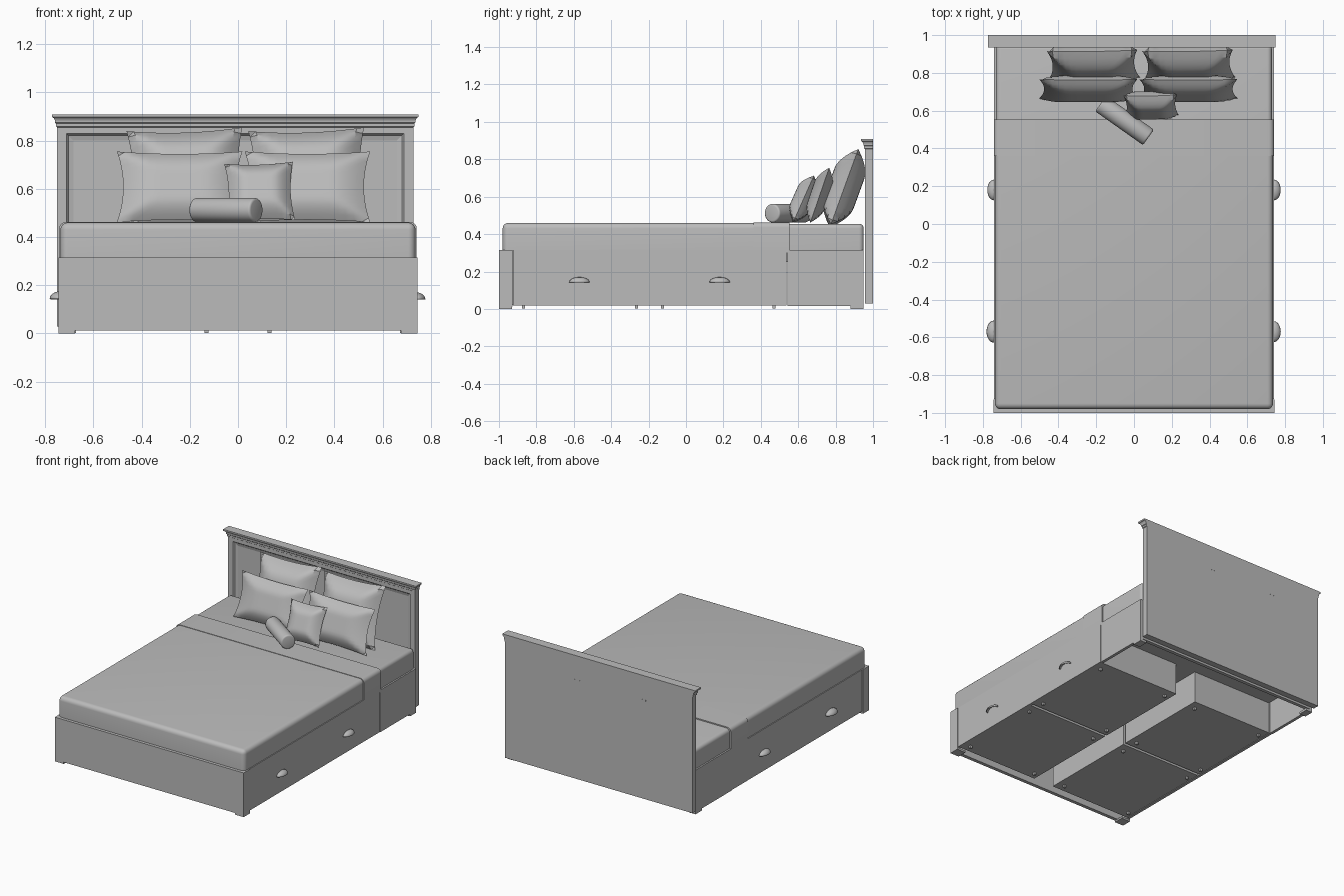
import bpy, bmesh, math
from mathutils import Matrix, Vector

if "Cube" in bpy.data.objects:
    bpy.data.objects.remove(bpy.data.objects["Cube"])

grey = bpy.data.materials.new("plain_grey")
grey.diffuse_color = (0.5, 0.5, 0.5, 1)
grey.use_nodes = True
grey.node_tree.nodes["Principled BSDF"].inputs["Base Color"].default_value = grey.diffuse_color


def finish(bm, name, smooth=False):
    bmesh.ops.recalc_face_normals(bm, faces=bm.faces)
    mesh = bpy.data.meshes.new(name)
    bm.to_mesh(mesh)
    bm.free()
    mesh.materials.append(grey)
    ob = bpy.data.objects.new(name, mesh)
    bpy.context.collection.objects.link(ob)
    if smooth:
        bpy.ops.object.select_all(action='DESELECT')
        bpy.context.view_layer.objects.active = ob
        ob.select_set(True)
        bpy.ops.object.shade_smooth_by_angle(angle=math.radians(35))
    return ob


def box_mesh(x0, x1, y0, y1, z0, z1):
    bm = bmesh.new()
    bmesh.ops.create_cube(bm, size=1)
    for v in bm.verts:
        v.co = (x1 if v.co.x > 0 else x0, y1 if v.co.y > 0 else y0, z1 if v.co.z > 0 else z0)
    return bm


def box(name, *dims):
    return finish(box_mesh(*dims), name)


def bedding(name, x, y0, y1, z0, z1, r, round_front=True, round_back=False):
    """Box with softened top and, where asked, softened ends."""
    bm = box_mesh(-x, x, y0, y1, z0, z1)

    def both(e, axis, value):
        return all(abs(v.co[axis] - value) < 1e-5 for v in e.verts)
    edges = [e for e in bm.edges if not both(e, 2, z0)
             and (round_front or not both(e, 1, y0))
             and (round_back or not both(e, 1, y1))]
    bmesh.ops.bevel(bm, geom=edges, offset=r, segments=5, profile=0.5, affect='EDGES')
    return finish(bm, name, True)


def pillow(name, centre, w, h, t, tilt, turn=0, roll=0):
    """Pinched-corner cushion: two puffed grids sharing a thin seam."""
    n = 16
    bm = bmesh.new()
    for side in (1, -1):
        rows = []
        for i in range(n + 1):
            row = []
            for j in range(n + 1):
                u, v = 2 * i / n - 1, 2 * j / n - 1
                d = min(1, (1 - max(abs(u), abs(v))) / 0.6)
                puff = t / 2 * math.sin(d * math.pi / 2) ** 0.9
                x = u * w / 2 * (1 - 0.10 * (1 - v * v))
                z = v * h / 2 * (1 - 0.07 * (1 - u * u))
                row.append(bm.verts.new((x, side * puff, z)))
            rows.append(row)
        for i in range(n):
            for j in range(n):
                bm.faces.new((rows[i][j], rows[i + 1][j], rows[i + 1][j + 1], rows[i][j + 1]))
    bmesh.ops.remove_doubles(bm, verts=bm.verts, dist=1e-5)
    rot = (Matrix.Rotation(math.radians(turn), 4, 'Z') @ Matrix.Rotation(math.radians(-tilt), 4, 'X')
           @ Matrix.Rotation(math.radians(roll), 4, 'Y'))
    bm.transform(Matrix.Translation(centre) @ rot)
    return finish(bm, name, True)


# Bed base: front board, side panels, corner feet and deck
box("front_board", -0.745, 0.745, -1.0, -0.975, 0.012, 0.315)
box("back_rail", -0.72, 0.72, 0.925, 0.95, 0.02, 0.30)
box("mattress_deck", -0.725, 0.725, -0.975, 0.95, 0.25, 0.314)
for s, side in ((1, "right"), (-1, "left")):
    def side_box(name, xa, xb, *rest):
        box(side + "_" + name, min(s * xa, s * xb), max(s * xa, s * xb), *rest)
    side_box("front_post", 0.72, 0.745, -0.99, -0.928, 0.012, 0.315)
    side_box("drawer_fronts", 0.72, 0.741, -0.926, 0.538, 0.018, 0.315)
    side_box("rear_panel", 0.72, 0.741, 0.542, 0.95, 0.015, 0.315)
    side_box("front_foot", 0.675, 0.745, -1.0, -0.93, 0.0, 0.013)
    side_box("rear_foot", 0.69, 0.741, 0.88, 0.95, 0.0, 0.016)
    # Drawer boxes with glides and cup handles
    for k, (ya, yb, hy) in enumerate(((-0.93, -0.205, -0.57), (-0.185, 0.53, 0.18))):
        tag = ("front", "rear")[k]
        side_box(tag + "_drawer", 0.08, 0.722, ya, yb, 0.022, 0.25)
        for gy in (ya + 0.06, yb - 0.06):
            for gx in (0.13, 0.68):
                side_box("drawer_glide", gx - 0.008, gx + 0.008, gy - 0.008, gy + 0.008, 0.003, 0.023)
        bm = bmesh.new()
        bmesh.ops.create_uvsphere(bm, u_segments=24, v_segments=12, radius=1)
        bmesh.ops.delete(bm, geom=[v for v in bm.verts if v.co.z < -0.01 or v.co.x < -0.01], context='VERTS')
        for v in bm.verts:
            v.co = (s * (0.741 + 0.036 * v.co.x), hy + 0.055 * v.co.y, 0.142 + 0.028 * v.co.z)
        handle = finish(bm, side + "_" + tag + "_cup_handle", True)
        shell = handle.modifiers.new("thickness", 'SOLIDIFY')
        shell.thickness = 0.004

# Headboard with a recessed front panel
bm = box_mesh(-0.75, 0.727, 0.957, 1.0, 0.03, 0.868)
face = min(bm.faces, key=lambda f: f.calc_center_median().y)
bmesh.ops.inset_region(bm, faces=[face], thickness=0.055)
bmesh.ops.inset_region(bm, faces=[face], thickness=0.012, depth=-0.012)
bmesh.ops.inset_region(bm, faces=[face], thickness=0.03, depth=-0.006)
finish(bm, "headboard")

# Crown moulding lofted from rectangles that step outward
bm = bmesh.new()
loops = []
for z, o in ((0.855, 0.0), (0.858, 0.004), (0.870, 0.004), (0.874, 0.008), (0.884, 0.009),
             (0.892, 0.013), (0.897, 0.019), (0.897, 0.022), (0.908, 0.022)):
    loops.append([bm.verts.new(p) for p in ((-0.75 - o, 0.957 - o, z), (0.727 + o, 0.957 - o, z),
                                            (0.727 + o, 1.0, z), (-0.75 - o, 1.0, z))])
for a, b in zip(loops, loops[1:]):
    for i in range(4):
        bm.faces.new((a[i], a[(i + 1) % 4], b[(i + 1) % 4], b[i]))
bm.faces.new(loops[0])
bm.faces.new(loops[-1])
finish(bm, "headboard_crown")

# Small hanging slots on the back
for x in (-0.355, 0.155):
    box("hanging_slot", x - 0.028, x + 0.028, 0.999, 1.001, 0.73, 0.737)

# Mattress, blanket and folded band
bedding("mattress", 0.73, -0.97, 0.95, 0.31, 0.455, 0.025, True, True)
bedding("blanket", 0.736, -0.98, 0.55, 0.316, 0.460, 0.03)
bedding("blanket_fold", 0.741, 0.36, 0.553, 0.30, 0.463, 0.028, False)

# Pillows: tall back pair, wide middle pair, small square cushion
pillow("back_pillow_left", (-0.215, 0.845, 0.645), 0.48, 0.43, 0.17, 20, 0, -2)
pillow("back_pillow_right", (0.29, 0.845, 0.645), 0.48, 0.43, 0.17, 20, 0, -2)
pillow("middle_pillow_left", (-0.242, 0.715, 0.608), 0.52, 0.31, 0.10, 19)
pillow("middle_pillow_right", (0.288, 0.715, 0.608), 0.52, 0.31, 0.10, 19)
pillow("small_cushion", (0.09, 0.628, 0.587), 0.285, 0.265, 0.11, 24, 0, -2)

# Bolster with softened rims
bm = bmesh.new()
bmesh.ops.create_cone(bm, cap_ends=True, segments=32, radius1=0.05, radius2=0.05, depth=0.31)
rims = [e for e in bm.edges if abs(e.verts[0].co.z - e.verts[1].co.z) < 1e-5]
bmesh.ops.bevel(bm, geom=rims, offset=0.01, segments=3, profile=0.5, affect='EDGES')
axis = Vector((0.255, -0.18, 0)).normalized()
bm.transform(Matrix.Translation((-0.05, 0.548, 0.512)) @ axis.to_track_quat('Z', 'Y').to_matrix().to_4x4())
finish(bm, "bolster", True)
